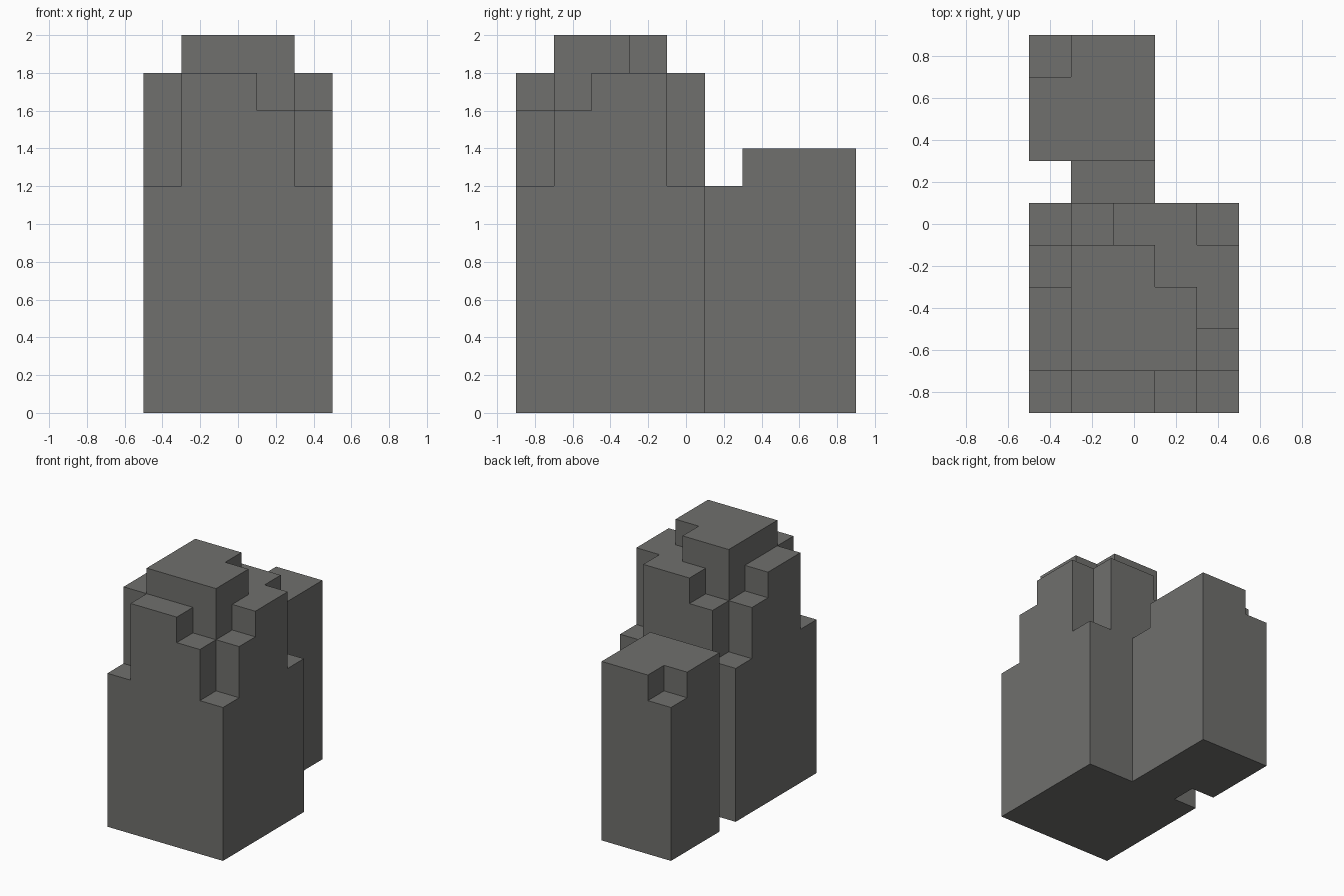
import bpy, bmesh
from mathutils import Vector

default_cube = bpy.data.objects.get("Cube")
if default_cube:
    bpy.data.objects.remove(default_cube, do_unlink=True)

STEP = 0.2                       # side of one block
ORIGIN = Vector((-0.5, -0.9, 0))

# Plain grey stone
stone = bpy.data.materials.new("grey_stone")
stone.use_nodes = True
colour = (0.16, 0.16, 0.153, 1)
stone.diffuse_color = colour
stone.node_tree.nodes["Principled BSDF"].inputs["Base Color"].default_value = colour

heights = {}


def column(x, y, height, width=1, depth=1):
    """Set the height, in blocks, of a rectangle of columns."""
    for i in range(x, x + width):
        for j in range(y, y + depth):
            heights[i, j] = height


# Main pillar with its shoulders, crown and low corners
column(0, 0, 9, width=5, depth=5)
column(1, 1, 10, width=3, depth=2)
column(1, 3, 10, width=2)
for x in (0, 4):
    for y in (0, 4):
        column(x, y, 6)
for x, y in ((3, 0), (4, 1), (0, 3), (1, 4)):
    column(x, y, 8)

# Low link and rear pillar with one chipped corner
column(1, 5, 6, width=2)
column(0, 6, 7, width=3, depth=3)
column(0, 8, 6)

# Skin only the exposed block sides, then merge them into large flat faces
blocks = {(x, y, z) for (x, y), h in heights.items() for z in range(h)}
bm = bmesh.new()
for block in blocks:
    for axis in range(3):
        for side in (-1, 1):
            normal = Vector((0, 0, 0))
            normal[axis] = side
            if tuple(int(v) for v in Vector(block) + normal) in blocks:
                continue
            u, v = Vector((0, 0, 0)), Vector((0, 0, 0))
            u[(axis + 1) % 3] = v[(axis + 2) % 3] = 0.5
            if side < 0:
                u, v = v, u
            centre = Vector(block) + Vector((0.5, 0.5, 0.5)) + normal / 2
            corners = (centre - u - v, centre + u - v, centre + u + v, centre - u + v)
            bm.faces.new([bm.verts.new(ORIGIN + c * STEP) for c in corners])
bmesh.ops.remove_doubles(bm, verts=bm.verts, dist=STEP / 100)
bmesh.ops.dissolve_limit(bm, angle_limit=0.01, verts=bm.verts, edges=bm.edges)

mesh = bpy.data.meshes.new("stepped_stone_pillars")
bm.to_mesh(mesh)
bm.free()
mesh.materials.append(stone)
pillars = bpy.data.objects.new("stepped_stone_pillars", mesh)
bpy.context.collection.objects.link(pillars)
